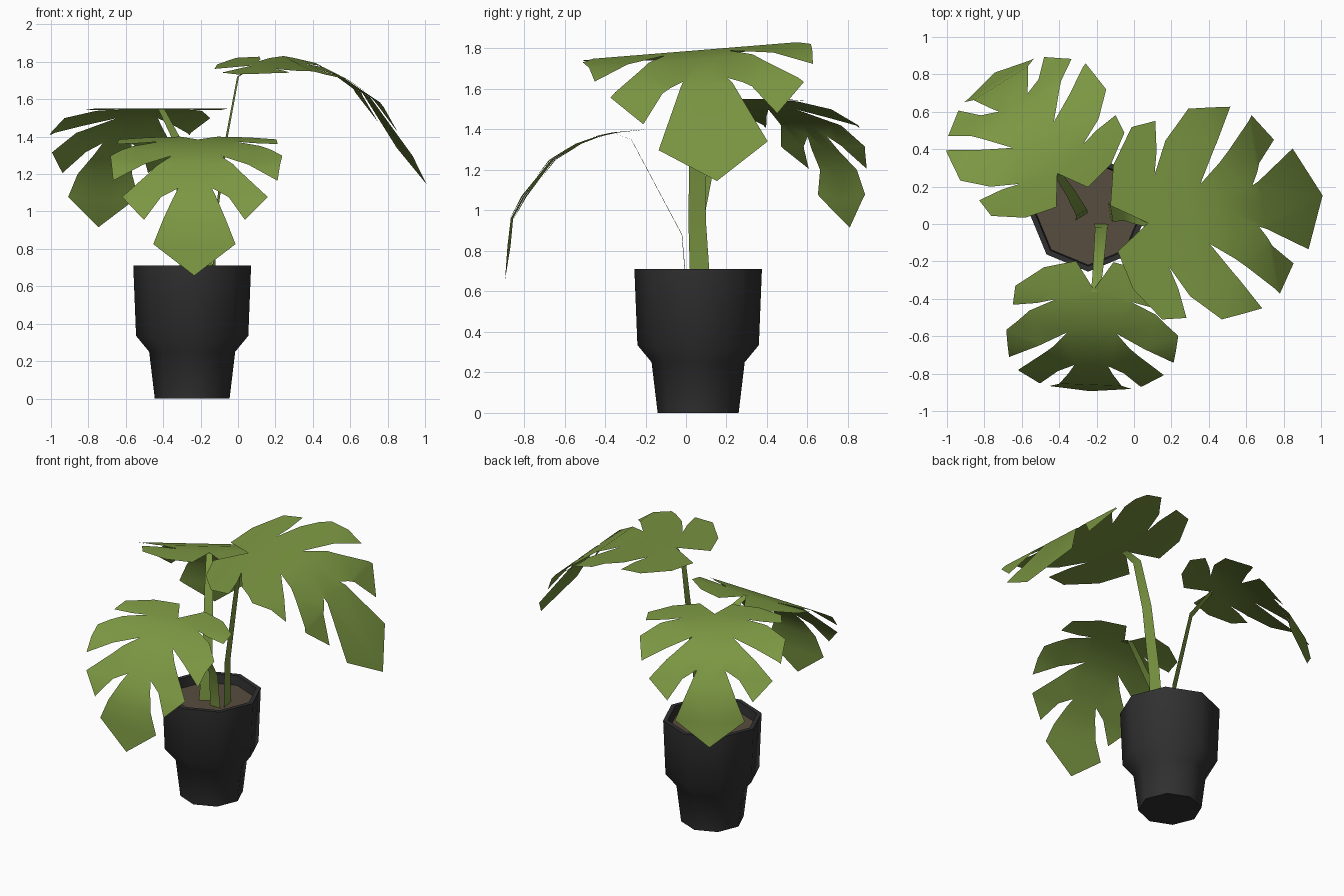
import bpy, bmesh, math
from mathutils import Vector

old = bpy.data.objects.get("Cube")
if old:
    bpy.data.objects.remove(old, do_unlink=True)


def material(name, colour):
    m = bpy.data.materials.new(name)
    m.use_nodes = True
    m.diffuse_color = (*colour, 1)
    bsdf = m.node_tree.nodes["Principled BSDF"]
    bsdf.inputs["Base Color"].default_value = (*colour, 1)
    bsdf.inputs["Roughness"].default_value = 0.8
    return m


GREEN = material("leaf_green", (0.2, 0.31, 0.055))
BLACK = material("pot_charcoal", (0.03, 0.03, 0.031))
BROWN = material("soil_brown", (0.095, 0.075, 0.05))


def finish(bm, name, mat, angle):
    mesh = bpy.data.meshes.new(name)
    bm.to_mesh(mesh)
    bm.free()
    mesh.materials.append(mat)
    obj = bpy.data.objects.new(name, mesh)
    bpy.context.collection.objects.link(obj)
    bpy.ops.object.select_all(action="DESELECT")
    obj.select_set(True)
    bpy.context.view_layer.objects.active = obj
    bpy.ops.object.shade_smooth_by_angle(angle=math.radians(angle))
    return obj


# Eight-sided pot and soil, turned from a profile
POT_X, POT_Y, SIDES = -0.245, 0.06, 8


def ring(bm, radius, z):
    turns = [2 * math.pi * i / SIDES for i in range(SIDES)]
    return [bm.verts.new((POT_X + radius * math.cos(t), POT_Y + radius * math.sin(t), z))
            for t in turns]


bm = bmesh.new()
profile = [(0.2, 0), (0.23, 0.25), (0.3, 0.335), (0.315, 0.71), (0.285, 0.71), (0.275, 0.6)]
rings = [ring(bm, r, z) for r, z in profile]
bm.faces.new(rings[0][::-1])
for low, high in zip(rings, rings[1:]):
    for i in range(SIDES):
        j = (i + 1) % SIDES
        bm.faces.new((low[i], low[j], high[j], high[i]))
finish(bm, "pot", BLACK, 48)

bm = bmesh.new()
bm.faces.new(ring(bm, 0.279, 0.645))
finish(bm, "soil", BROWN, 30)

# Half of the leaf outline: (distance from midrib, distance from leaf base)
HALF = [(0, 0), (0.1, -0.15), (0.27, -0.11), (0.42, -0.005), (0.43, 0.1),
        (0.3, 0.085), (0.2, 0.06), (0.34, 0.13), (0.46, 0.25), (0.44, 0.45),
        (0.28, 0.34), (0.13, 0.25), (0.25, 0.4), (0.39, 0.56), (0.27, 0.7),
        (0.18, 0.56), (0.09, 0.5), (0.22, 0.83), (0, 1)]


def leaf(name, base, heading, scale, bend, roll=0):
    """bend lists (reach, height) along the midrib; its second point is the leaf base."""
    heading = math.radians(heading)
    along = Vector((math.cos(heading), math.sin(heading), 0))
    side = Vector((-along.y, along.x, 0))
    points = [Vector(p) for p in bend]
    arc = [-(points[1] - points[0]).length]
    for a, b in zip(points, points[1:]):
        arc.append(arc[-1] + (b - a).length)

    # Flat blade, both halves joined on the midrib
    bm = bmesh.new()
    for sign in (1, -1):
        verts = [bm.verts.new((s * scale, sign * v * scale, 0)) for v, s in HALF]
        bm.faces.new(verts if sign < 0 else verts[::-1])
    bmesh.ops.remove_doubles(bm, verts=bm.verts, dist=0.0001)
    bmesh.ops.triangulate(bm, faces=bm.faces[:])

    # Crease lines, then bend the blade along its length
    for s in arc[1:-1]:
        bmesh.ops.bisect_plane(bm, geom=bm.verts[:] + bm.edges[:] + bm.faces[:],
                               plane_co=(s, 0, 0), plane_no=(1, 0, 0), dist=0.0001)
    for vert in bm.verts:
        s, v = vert.co.x, vert.co.y
        k = 0
        while k < len(points) - 2 and s > arc[k + 1]:
            k += 1
        t = (s - arc[k]) / (arc[k + 1] - arc[k])
        reach, height = points[k].lerp(points[k + 1], t)
        vert.co = Vector((*base, height + roll * v)) + along * reach + side * v
    bmesh.ops.recalc_face_normals(bm, faces=bm.faces[:])
    if sum(f.normal.z * f.calc_area() for f in bm.faces) < 0:
        bmesh.ops.reverse_faces(bm, faces=bm.faces[:])
    finish(bm, name, GREEN, 60)


def stem(name, path, heading, width):
    """Flat ribbon, tapering to half its width at the leaf."""
    heading = math.radians(heading)
    side = Vector((-math.sin(heading), math.cos(heading), 0))
    bm = bmesh.new()
    pairs = []
    for i, p in enumerate(path):
        w = side * width * 0.5 * (1 - 0.5 * i / (len(path) - 1))
        pairs.append((bm.verts.new(Vector(p) - w), bm.verts.new(Vector(p) + w)))
    for (a, b), (c, d) in zip(pairs, pairs[1:]):
        bm.faces.new((a, b, d, c))
    finish(bm, name, GREEN, 60)


# Front leaf, drooping
leaf("front_leaf", (-0.215, -0.35), -92, 1.0,
     [(-0.15, 1.4), (0, 1.385), (0.07, 1.37), (0.18, 1.33), (0.31, 1.25),
      (0.45, 1.07), (0.51, 0.96), (0.525, 0.82), (0.545, 0.65)])
stem("front_stem", [(-0.175, 0, 0.64), (-0.175, -0.02, 0.88), (-0.195, -0.27, 1.35),
                    (-0.21, -0.36, 1.385)], -92, 0.08)

# Left leaf, largest and highest
leaf("left_leaf", (0.075, 0.005), 9, 1.24,
     [(-0.2, 1.75), (0, 1.78), (0.25, 1.79), (0.43, 1.75), (0.62, 1.62), (0.935, 1.16)], 0.08)
stem("left_stem", [(-0.13, 0.07, 0.64), (-0.12, 0.055, 0.95), (-0.06, 0.055, 1.4),
                   (0, 0.03, 1.72), (0.08, 0.005, 1.775)], 9, 0.1)

# Back leaf, drooping toward the back right corner
leaf("back_leaf", (-0.41, 0.27), 122, 1.0,
     [(-0.15, 1.55), (0, 1.55), (0.117, 1.54), (0.24, 1.5), (0.41, 1.42),
      (0.49, 1.3), (0.57, 1.2), (0.59, 1.06), (0.64, 0.9)])
stem("back_stem", [(-0.28, 0.04, 0.64), (-0.28, 0.06, 0.9), (-0.335, 0.16, 1.4),
                   (-0.41, 0.27, 1.548)], 122, 0.08)
